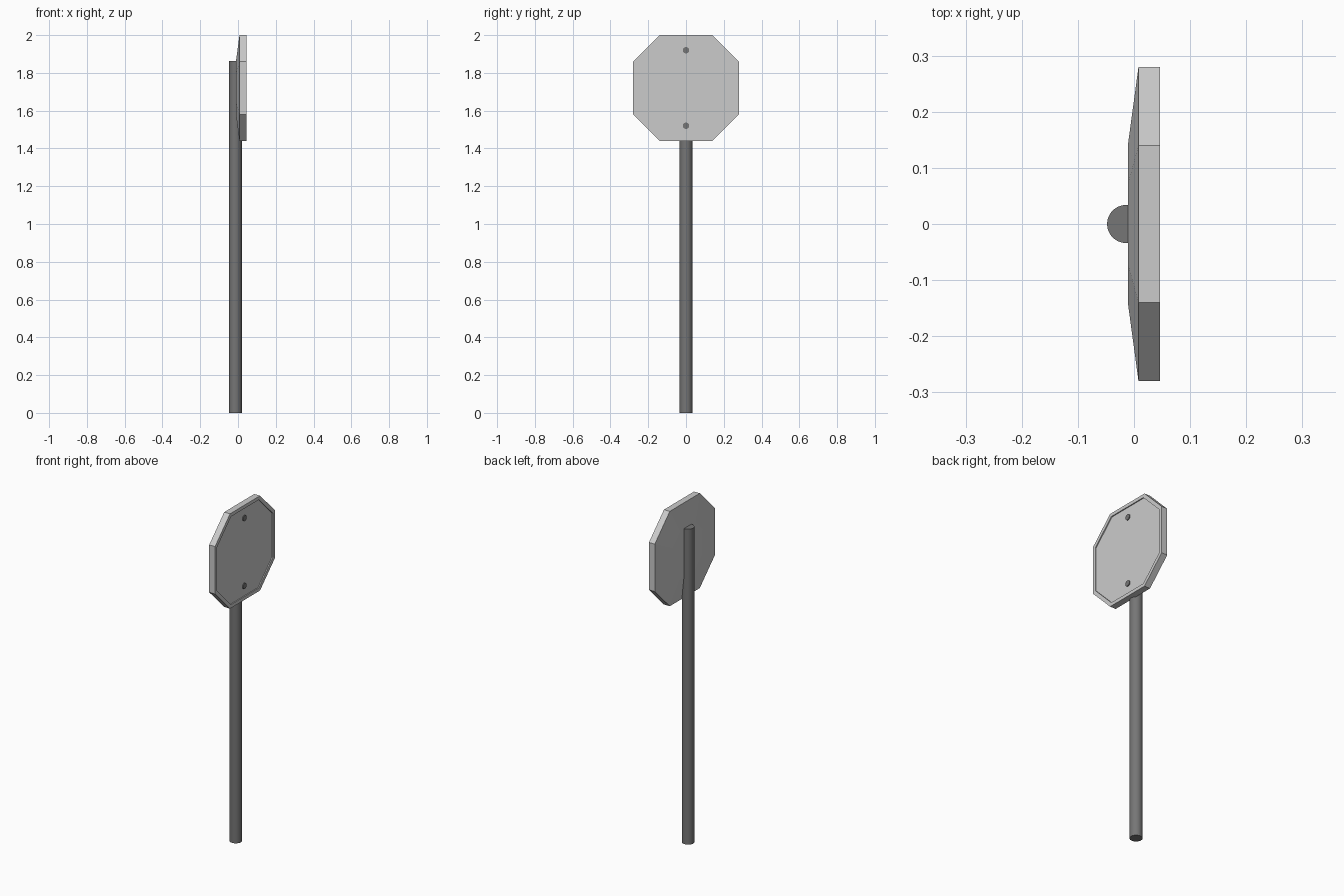
import bpy, bmesh
from math import pi

if "Cube" in bpy.data.objects:
    bpy.data.objects.remove(bpy.data.objects["Cube"])

CZ = 1.72  # sign centre height


def grey(name, v):
    m = bpy.data.materials.new(name)
    m.diffuse_color = (v, v, v, 1)
    m.use_nodes = True
    m.node_tree.nodes["Principled BSDF"].inputs["Base Color"].default_value = m.diffuse_color
    return m


plate_grey, dark_grey = grey("plate_grey", 0.57), grey("dark_grey", 0.18)


def cylinder(name, r, depth, loc, rot=(0, 0, 0), n=24):
    bpy.ops.mesh.primitive_cylinder_add(vertices=n, radius=r, depth=depth, location=loc, rotation=rot)
    ob = bpy.context.object
    ob.name = name
    ob.data.materials.append(dark_grey)
    bpy.ops.object.shade_smooth_by_angle()
    return ob


# Post
cylinder("post", 0.034, 1.863, (-0.014, 0, 0.9315), n=32)

# Octagonal sign plate: (x, half width) rings from domed back to recessed front
rings = [(-0.011, 0.14), (0.008, 0.28), (0.046, 0.28), (0.046, 0.26), (0.040, 0.26)]
corners = [(1, .5), (.5, 1), (-.5, 1), (-1, .5), (-1, -.5), (-.5, -1), (.5, -1), (1, -.5)]
bm = bmesh.new()
loops = [[bm.verts.new((x, a * s, CZ + b * s)) for a, b in corners] for x, s in rings]
for lo, hi in zip(loops, loops[1:]):
    for i in range(8):
        j = (i + 1) % 8
        bm.faces.new((lo[i], lo[j], hi[j], hi[i]))
bm.faces.new(loops[0][::-1])
bm.faces.new(loops[-1])
bmesh.ops.recalc_face_normals(bm, faces=bm.faces[:])
mesh = bpy.data.meshes.new("sign_plate")
bm.to_mesh(mesh)
bm.free()
mesh.materials.append(plate_grey)
bpy.context.collection.objects.link(bpy.data.objects.new("sign_plate", mesh))

# Mounting bolts
for name, z in (("upper_bolt", CZ + 0.2), ("lower_bolt", CZ - 0.2)):
    cylinder(name, 0.017, 0.02, (0.035, 0, z), (0, pi / 2, 0), 16)
